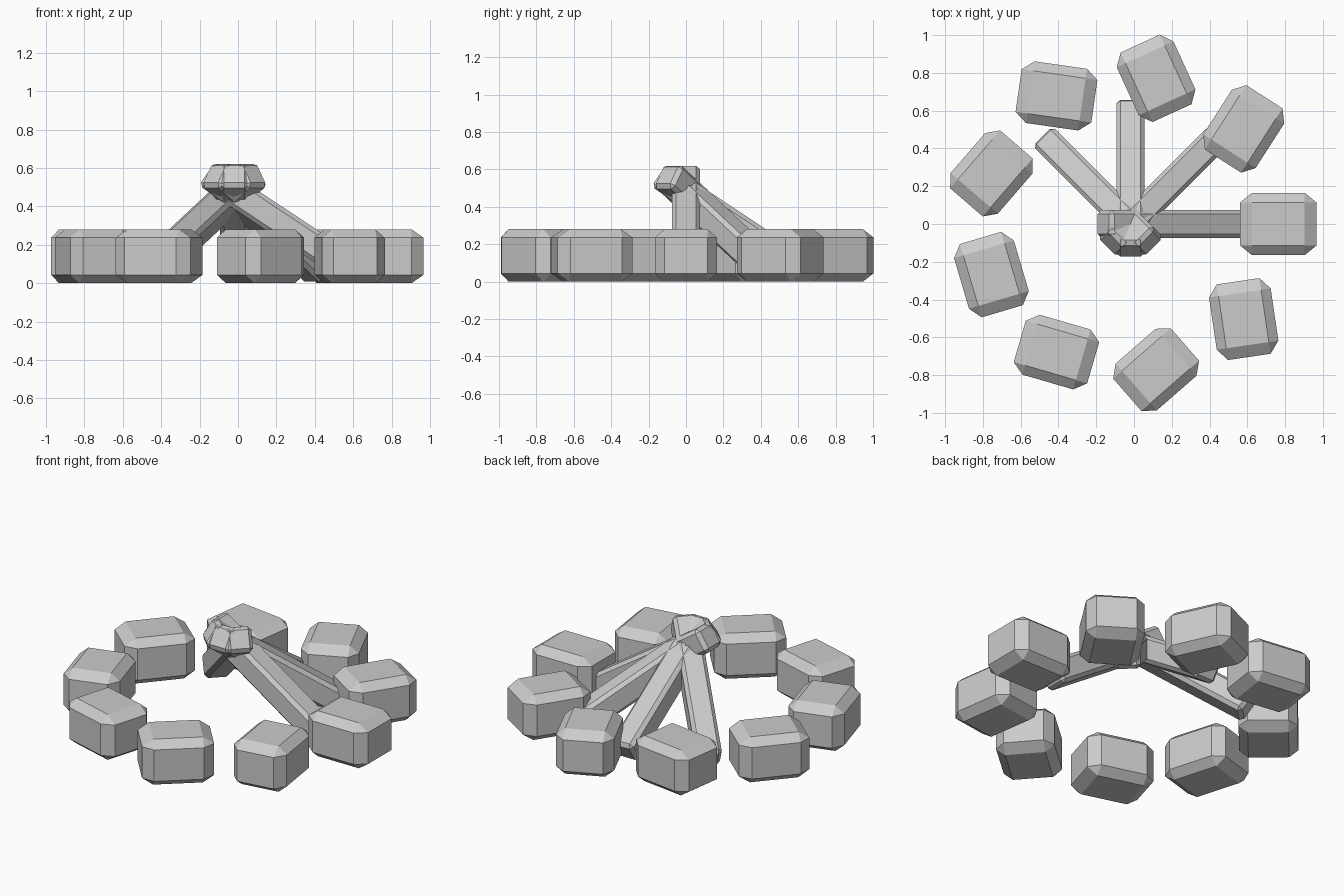
import bpy
import bmesh
from math import radians, sin, cos
from mathutils import Matrix, Vector

if "Cube" in bpy.data.objects:
    bpy.data.objects.remove(bpy.data.objects["Cube"])

CENTRE_X = -0.019  # pit axis, shifted so the whole model is centred


def bevelled_box(name, size, bevel, matrix, scale=(1, 1, 1)):
    """Flat-shaded box with single-segment chamfers, then scaled."""
    bm = bmesh.new()
    bmesh.ops.create_cube(bm, size=1.0)
    bmesh.ops.scale(bm, vec=Vector(size), verts=bm.verts)
    bmesh.ops.bevel(bm, geom=bm.edges[:], offset=bevel, offset_type='OFFSET',
                    segments=1, profile=0.5, affect='EDGES')
    bmesh.ops.scale(bm, vec=Vector(scale), verts=bm.verts)
    mesh = bpy.data.meshes.new(name)
    bm.to_mesh(mesh)
    bm.free()
    obj = bpy.data.objects.new(name, mesh)
    obj.matrix_world = matrix
    bpy.context.collection.objects.link(obj)
    return obj


# Ring of nine stones, each turned one radian further than the last
STONES = 9
RADIUS = 0.783
for i in range(STONES):
    a = radians(360 / STONES * i)
    place = Matrix.Translation((CENTRE_X + RADIUS * cos(a), RADIUS * sin(a), 0.14))
    bevelled_box(f"ring_stone_{i + 1}", (1, 1, 1), 0.155,
                 place @ Matrix.Rotation(i, 4, 'Z'), (0.405, 0.33, 0.28))

# Four logs leaning over one another at the middle of the pit
for i in range(4):
    place = (Matrix.Translation((CENTRE_X, 0, 0))
             @ Matrix.Rotation(radians(45 * i), 4, 'Z')
             @ Matrix.Translation((0.242, 0, 0.314))
             @ Matrix.Rotation(radians(33.5), 4, 'Y'))
    bevelled_box(f"leaning_log_{i + 1}", (0.925, 0.148, 0.148), 0.021, place)
